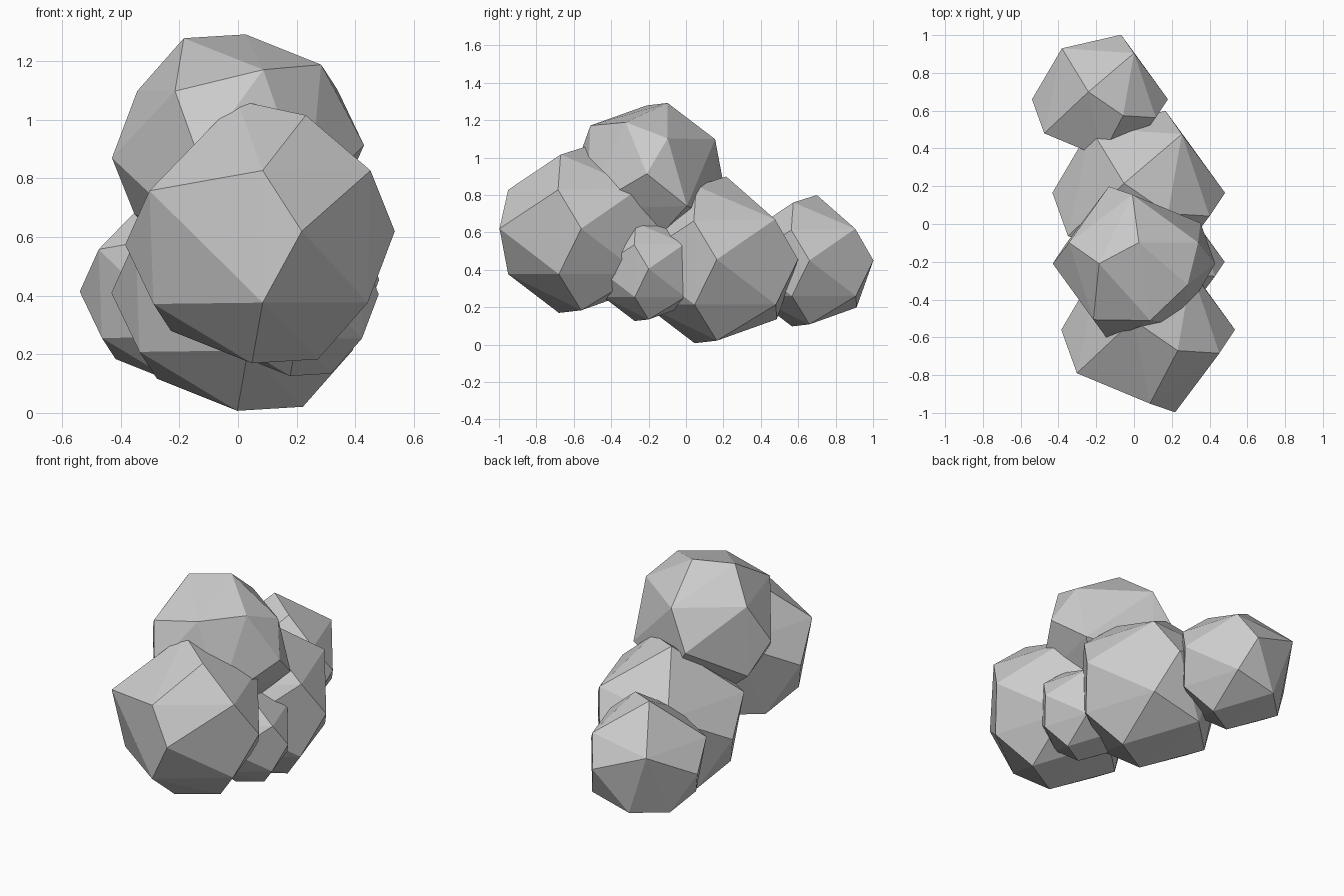
import bpy
import bmesh
from mathutils import Vector

default_cube = bpy.data.objects.get("Cube")
if default_cube:
    bpy.data.objects.remove(default_cube, do_unlink=True)


def make_material(name, colour):
    material = bpy.data.materials.new(name)
    material.use_nodes = True
    material.diffuse_color = colour
    shader = material.node_tree.nodes["Principled BSDF"]
    shader.inputs["Base Color"].default_value = colour
    shader.inputs["Roughness"].default_value = 0.9
    return material


# Rough faceted ball of radius one, described as rings from top to bottom
crown = [(-.17, .11, .97), (.34, -.24, .86)]
upper_ring = [(.02, -.85, .45), (.82, -.27, .45), (.5, .68, .47),
              (-.56, .75, .34), (-.82, -.5, .3)]
waist = [(1, 0, 0), (.31, .95, 0), (-1, 0, -.1), (.31, -.95, 0)]
lower_ring = [(.02, -.85, -.53), (.8, -.26, -.53), (.5, .69, -.53),
              (-.2, .7, -.7), (-.66, .26, -.74), (-.79, -.26, -.54)]
underside = [(-.06, -.26, -.98), (.43, 0, -.95)]
ball_points = crown + upper_ring + waist + lower_ring + underside


def make_lump(name, centre, radius, material):
    """Wrap the ball points in a flat-faced hull; a negative radius inverts it."""
    bm = bmesh.new()
    for point in ball_points:
        bm.verts.new(Vector(centre) + Vector(point) * radius)
    bmesh.ops.convex_hull(bm, input=bm.verts[:])
    bmesh.ops.recalc_face_normals(bm, faces=bm.faces[:])
    mesh = bpy.data.meshes.new(name)
    bm.to_mesh(mesh)
    bm.free()
    mesh.materials.append(material)
    lump = bpy.data.objects.new(name, mesh)
    bpy.context.collection.objects.link(lump)
    return lump


# Overlapping lumps of the cluster
pale_grey = make_material("pale_grey", (.6, .6, .6, 1))
make_lump("front_lump", (.075, -.56, .62), .46, pale_grey)
make_lump("middle_lump", (.025, .165, .455), .457, pale_grey)
make_lump("back_lump", (-.18, .66, .45), .36, pale_grey)
make_lump("small_left_lump", (.195, -.2, .405), .285, pale_grey)
make_lump("top_lump", (0, -.21, .87), -.43, pale_grey)
